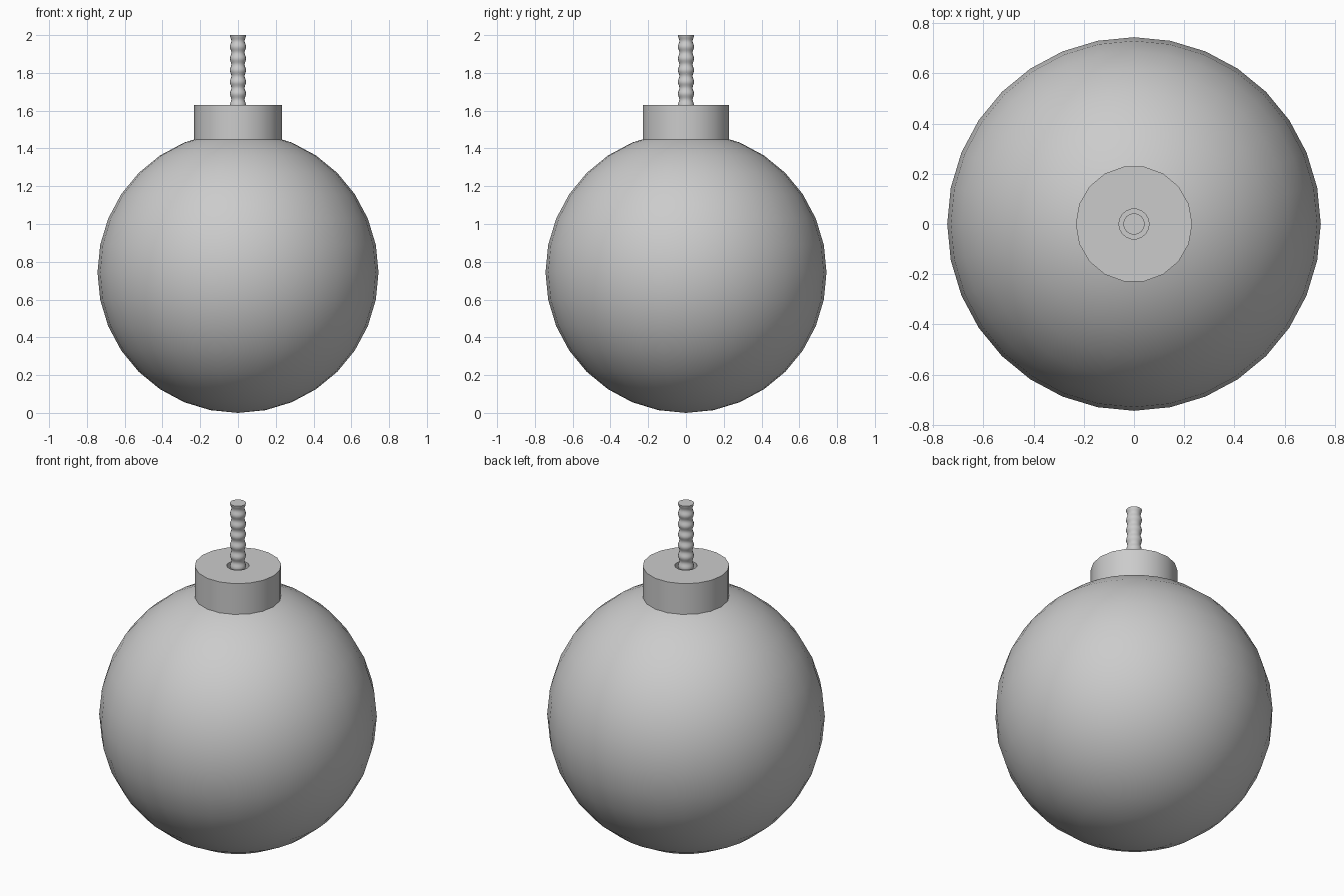
import bpy, bmesh, math

if "Cube" in bpy.data.objects:
    bpy.data.objects.remove(bpy.data.objects["Cube"])


def lathe(name, profile, sides, angle=35):
    """Revolve an (r, z) profile about z; r = 0 points close the ends."""
    bm = bmesh.new()
    verts = [bm.verts.new((r, 0, z)) for r, z in profile]
    edges = [bm.edges.new(p) for p in zip(verts, verts[1:])]
    bmesh.ops.spin(bm, geom=verts + edges, cent=(0, 0, 0), axis=(0, 0, 1),
                   angle=2 * math.pi, steps=sides, use_merge=False)
    bmesh.ops.remove_doubles(bm, verts=bm.verts, dist=1e-5)
    bmesh.ops.recalc_face_normals(bm, faces=bm.faces)
    mesh = bpy.data.meshes.new(name)
    bm.to_mesh(mesh)
    bm.free()
    obj = bpy.data.objects.new(name, mesh)
    bpy.context.collection.objects.link(obj)
    bpy.ops.object.select_all(action='DESELECT')
    obj.select_set(True)
    bpy.context.view_layer.objects.active = obj
    bpy.ops.object.shade_smooth_by_angle(angle=math.radians(angle))
    return obj


# Round body
R = 0.744
bpy.ops.mesh.primitive_uv_sphere_add(segments=32, ring_count=16, radius=R,
                                     location=(0, 0, R))
body = bpy.context.object
body.name = "round_body"
bpy.ops.object.shade_smooth()

# Neck collar with a recessed fuse hole
lathe("neck_collar", [(0, 1.44), (0.232, 1.44), (0.232, 1.63),
                      (0.06, 1.63), (0.06, 1.53), (0, 1.53)], 18)

# Fuse: ringed cord with a flat, slightly flared top
period, top, bottom, steps = 0.062, 2.0, 1.52, 64
cord = []
for i in range(steps + 1):
    z = bottom + (top - bottom) * i / steps
    cord.append((0.039 + 0.004 * math.cos(2 * math.pi * (top - z) / period), z))
lathe("fuse", [(0, bottom)] + cord + [(0, top)], 16, 50)
